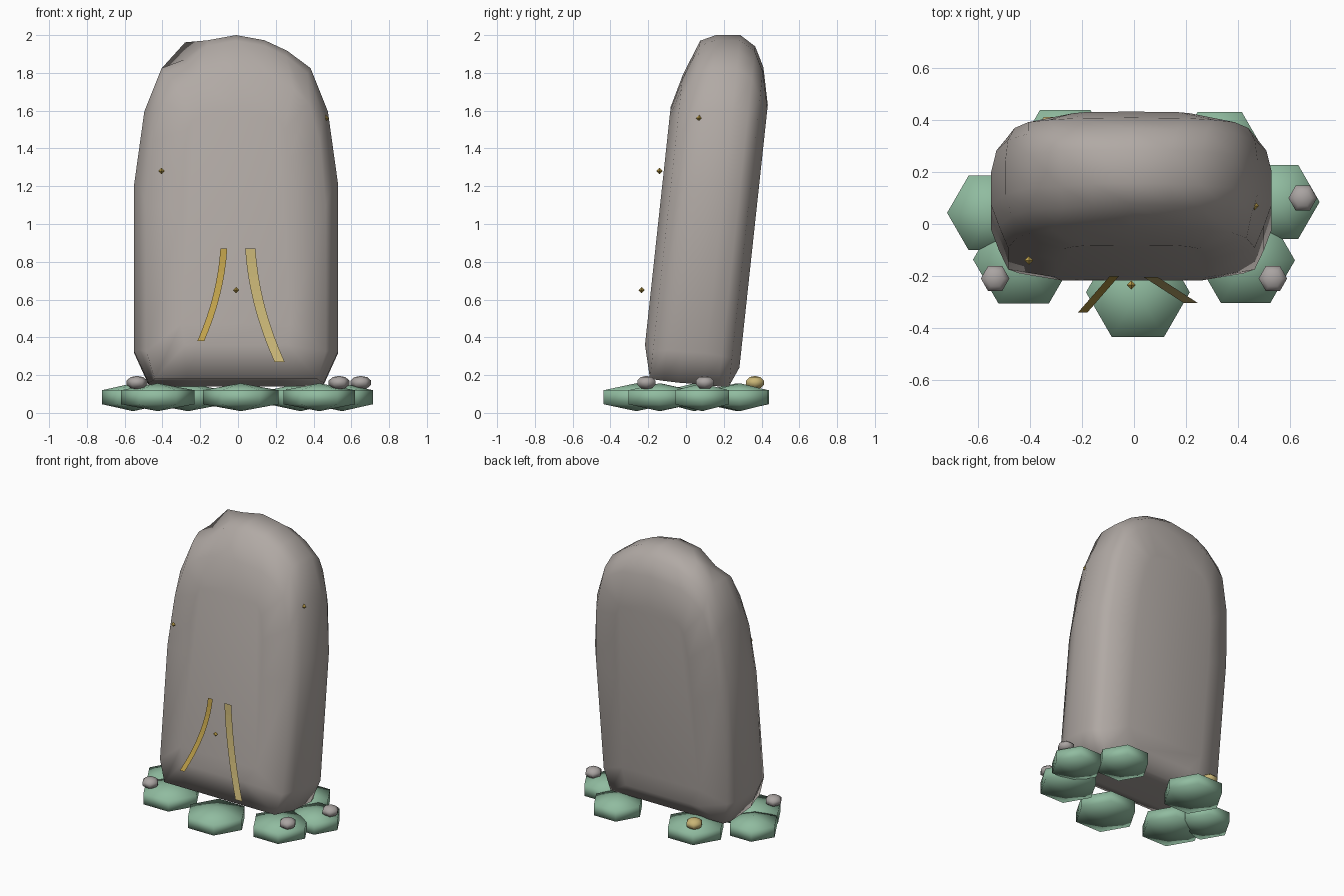
import bpy, bmesh, math

if "Cube" in bpy.data.objects:
    bpy.data.objects.remove(bpy.data.objects["Cube"])


def material(name, rgb):
    m = bpy.data.materials.new(name)
    m.use_nodes = True
    m.diffuse_color = (*rgb, 1)
    bsdf = m.node_tree.nodes["Principled BSDF"]
    bsdf.inputs["Base Color"].default_value = (*rgb, 1)
    bsdf.inputs["Roughness"].default_value = 0.9
    return m


STONE = material("warm grey stone", (0.44, 0.40, 0.375))
MOSS = material("moss green", (0.28, 0.50, 0.35))
PEBBLE = material("pebble grey", (0.40, 0.37, 0.36))
GOLD = material("deep gold", (0.53, 0.36, 0.07))
SAND = material("pale gold", (0.58, 0.46, 0.18))


def finish(bm, name, mat, angle=None):
    """Turn a bmesh into a named, coloured object."""
    bmesh.ops.recalc_face_normals(bm, faces=bm.faces)
    mesh = bpy.data.meshes.new(name)
    bm.to_mesh(mesh)
    bm.free()
    mesh.materials.append(mat)
    obj = bpy.data.objects.new(name, mesh)
    bpy.context.collection.objects.link(obj)
    if angle:
        bpy.ops.object.select_all(action="DESELECT")
        obj.select_set(True)
        bpy.context.view_layer.objects.active = obj
        bpy.ops.object.shade_smooth_by_angle(angle=math.radians(angle))
    return obj


def blob(name, mat, place, radius, height, rings, segments=6, angle=175):
    """Squashed low-poly ball with corners on x; height is half."""
    bm = bmesh.new()
    bmesh.ops.create_uvsphere(bm, u_segments=segments, v_segments=rings, radius=1)
    scale = radius / max(v.co.y for v in bm.verts)
    for v in bm.verts:
        x, y, z = v.co
        v.co = (place[0] + y * scale, place[1] + x * scale, place[2] + z * height)
    return finish(bm, name, mat, angle)


# Leaning stone slab: arched outlines stacked from front to back
ARCH = [(0.4, 0), (0.86, 0), (1, 0.09), (1, 0.57), (0.9, 0.78),
        (0.73, 0.905), (0.5, 0.955), (0.28, 0.985)]
LAYERS = [  # depth, half width, bottom, top, squareness of the arch
    (-0.258, 0.29, 0.36, 1.62, 0.4), (-0.212, 0.475, 0.18, 1.79, 0.65),
    (-0.14, 0.51, 0.17, 1.97, 0.95), (-0.06, 0.54, 0.16, 2.0, 1),
    (0.07, 0.54, 0.15, 2.0, 1), (0.155, 0.52, 0.14, 1.94, 0.85),
    (0.21, 0.48, 0.14, 1.83, 0.6), (0.255, 0.30, 0.24, 1.63, 0.4)]


def build_slab():
    outline = ARCH + [(0, 1)] + [(-x, z) for x, z in reversed(ARCH)]
    bm = bmesh.new()
    loops = []
    for depth, half, low, high, square in LAYERS:
        loop = []
        for u, w in outline:
            z = low + w * (high - low)
            # chipped shoulder: low in front, a ridge behind
            if -0.6 < u < -0.4 and -0.2 < depth < 0.1:
                z += 0.045 if depth > 0 else -0.045
            x = math.copysign(abs(u) ** square, u) * half - 0.01
            y = 0.11 + 0.108 * (z - 1) + depth
            loop.append(bm.verts.new((x, y, z)))
        loops.append(loop)
    n = len(outline)
    for a, b in zip(loops, loops[1:]):
        for i in range(n):
            j = (i + 1) % n
            bm.faces.new((a[i], a[j], b[j], b[i]))
    bm.faces.new(loops[0])
    bm.faces.new(loops[-1])
    return finish(bm, "stone_slab", STONE, 75)


build_slab()

# Moss clumps around the foot
for i, (x, y, r) in enumerate([
        (0.015, -0.263, 0.2), (-0.425, -0.137, 0.195), (0.43, -0.14, 0.19),
        (0.55, 0.085, 0.165), (-0.555, 0.043, 0.165),
        (-0.265, 0.27, 0.195), (0.33, 0.285, 0.17)]):
    blob(f"moss_clump_{i + 1}", MOSS, (x, y, 0.083), r, 0.074, 3)

# Pebbles resting on the moss
for i, (x, y, mat) in enumerate([
        (-0.535, -0.21, PEBBLE), (0.535, -0.21, PEBBLE),
        (0.65, 0.1, PEBBLE), (-0.32, 0.365, SAND)]):
    blob(f"pebble_{i + 1}", mat, (x, y, 0.16), 0.055, 0.036, 5)

# Tiny gold glints
for i, place in enumerate([(-0.405, -0.14, 1.28), (0.465, 0.07, 1.56),
                           (-0.01, -0.235, 0.65)]):
    blob(f"glint_{i + 1}", GOLD, place, 0.017, 0.017, 2, 4, None)


# Curved ribbons hanging on the front, flat across x
def ribbon(name, mat, top, bottom, width, steps=8):
    bm = bmesh.new()
    rows = []
    for i in range(steps + 1):
        t = i / steps
        bend = 0.25 * t + 0.75 * t * t
        x = top[0] + bend * (bottom[0] - top[0])
        y = top[1] + bend * (bottom[1] - top[1])
        z = top[2] + t * (bottom[2] - top[2])
        rows.append([bm.verts.new((x + s * width / 2, y, z)) for s in (-1, 1)])
    for a, b in zip(rows, rows[1:]):
        bm.faces.new((a[0], b[0], b[1], a[1]))
    obj = finish(bm, name, mat)
    if obj.data.polygons[0].normal.y > 0:
        obj.data.flip_normals()


ribbon("right_ribbon", GOLD, (-0.075, -0.2, 0.87), (-0.197, -0.34, 0.38), 0.036)
ribbon("left_ribbon", SAND, (0.065, -0.205, 0.87), (0.22, -0.305, 0.27), 0.054)
